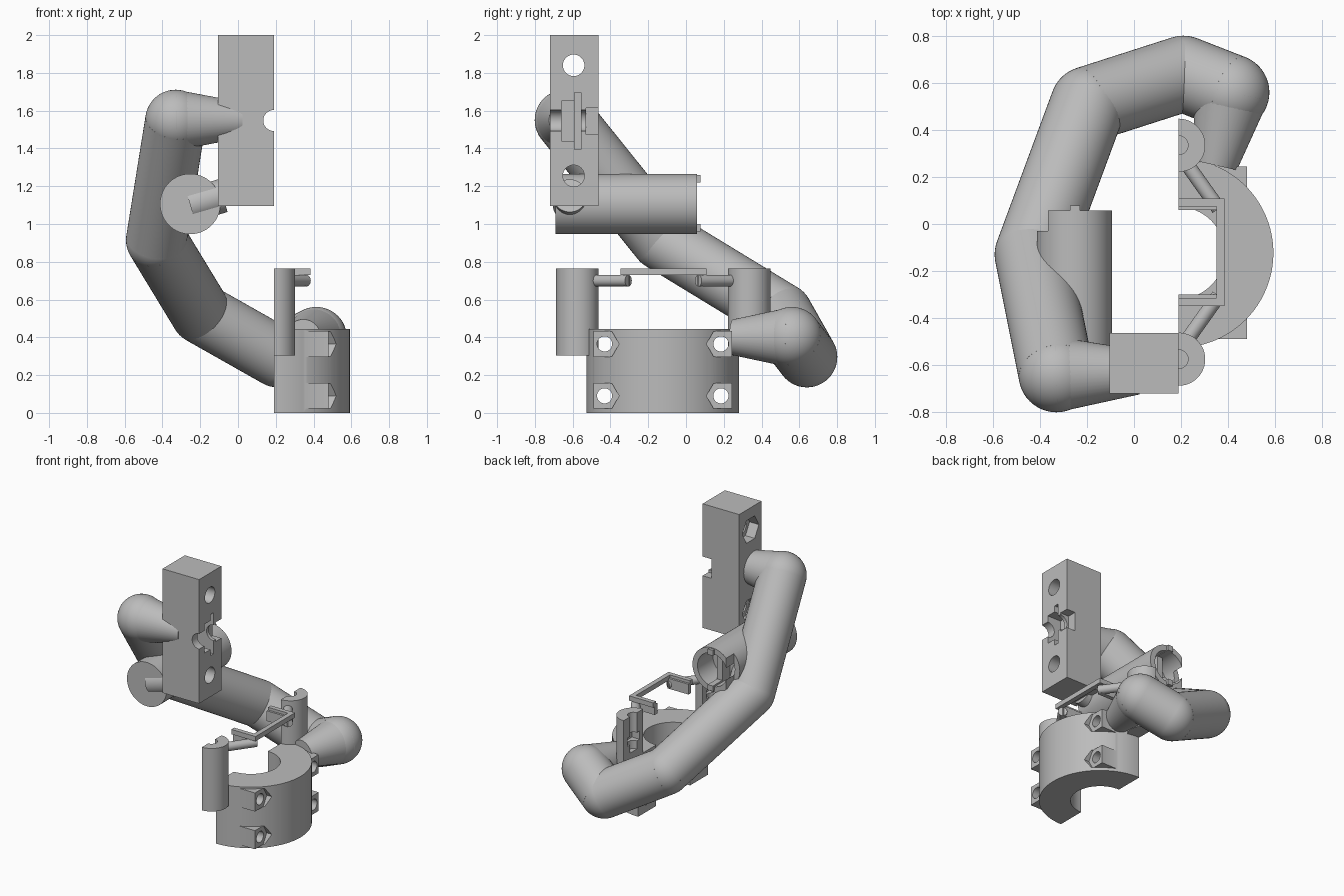
import bpy, bmesh, math
from mathutils import Vector

cube = bpy.data.objects.get("Cube")
if cube:
    bpy.data.objects.remove(cube, do_unlink=True)

grey = bpy.data.materials.new("plain_grey")
grey.use_nodes = True
tone = (0.5, 0.5, 0.5, 1)
grey.diffuse_color = tone
grey.node_tree.nodes["Principled BSDF"].inputs["Base Color"].default_value = tone


def finish(name, bm):
    bmesh.ops.recalc_face_normals(bm, faces=bm.faces)
    mesh = bpy.data.meshes.new(name)
    bm.to_mesh(mesh)
    bm.free()
    mesh.materials.append(grey)
    ob = bpy.data.objects.new(name, mesh)
    bpy.context.collection.objects.link(ob)
    return ob


def box(name, x, y, z):
    """Box from three (min, max) ranges."""
    bm = bmesh.new()
    bmesh.ops.create_cube(bm, size=1)
    for v in bm.verts:
        v.co = [r[0] if c < 0 else r[1] for c, r in zip(v.co, (x, y, z))]
    return finish(name, bm)


def rod(name, p, q, r1, r2=None, sides=48):
    """Prism or cone between two points; six sides point along y when it lies on x."""
    p, q = Vector(p), Vector(q)
    d = (q - p).normalized()
    u = d.cross((0, 0, 1)) if abs(d.z) < 0.99 else Vector((1, 0, 0))
    u.normalize()
    w = d.cross(u)
    bm = bmesh.new()
    rings = []
    for c, r in ((p, r1), (q, r1 if r2 is None else r2)):
        angles = [math.tau * i / sides for i in range(sides)]
        rings.append([bm.verts.new(c + r * (math.cos(a) * u + math.sin(a) * w)) for a in angles])
    for i in range(sides):
        j = (i + 1) % sides
        bm.faces.new((rings[0][i], rings[0][j], rings[1][j], rings[1][i]))
    for ring in rings:
        bm.faces.new(ring)
    return finish(name, bm)


def ball(name, c, r):
    bm = bmesh.new()
    bmesh.ops.create_uvsphere(bm, u_segments=48, v_segments=24, radius=r)
    bmesh.ops.translate(bm, verts=bm.verts, vec=c)
    return finish(name, bm)


def combine(ob, others, operation="DIFFERENCE"):
    """Apply booleans and discard the helpers."""
    for other in others:
        mod = ob.modifiers.new("bool", "BOOLEAN")
        mod.object, mod.operation, mod.solver = other, operation, "EXACT"
        bpy.context.view_layer.objects.active = ob
        bpy.ops.object.modifier_apply(modifier=mod.name)
        bpy.data.objects.remove(other, do_unlink=True)


# Bent arm: elbows joined by straight tubes, tapering at both ends
R = 0.161
elbows = [(-0.33, -0.64, 1.55), (-0.432, -0.13, 0.915), (-0.195, 0.51, 0.525),
          (0.21, 0.64, 0.296), (0.415, 0.56, 0.4)]
for i, c in enumerate(elbows):
    ball(f"arm_elbow_{i}", c, R)
for i in range(len(elbows) - 1):
    rod(f"arm_tube_{i}", elbows[i], elbows[i + 1], R)
rod("arm_upper_taper", elbows[0], (0.02, -0.63, 1.55), R, 0.095)
rod("arm_lower_taper", elbows[-1], (0.345, 0.25, 0.4), R, 0.095)

# Upright block with bolt holes, nut pockets and a stepped bolt seat
block = box("upright_block", (-0.105, 0.19), (-0.72, -0.463), (1.095, 2))
cuts = []
for z in (1.84, 1.255):
    cuts.append(rod("cut", (-1, -0.595, z), (1, -0.595, z), 0.057))
    cuts.append(rod("cut", (-0.2, -0.595, z), (-0.03, -0.595, z), 0.095, sides=6))
cuts.append(rod("cut", (0.19, -1, 1.548), (0.19, 0, 1.548), 0.056))
cuts.append(box("cut", (0.08, 0.3), (-0.66, -0.588), (1.44, 1.65)))
cuts.append(box("cut", (0.06, 0.3), (-0.59, -0.555), (1.395, 1.695)))
cuts.append(box("cut", (0.12, 0.3), (-0.53, -0.4), (1.475, 1.615)))
combine(block, cuts)

# Grip barrel with a hollow, notched rear end
axis_x, axis_z = -0.253, 1.106
barrel = rod("grip_barrel", (axis_x, -0.69, axis_z), (axis_x, 0.058, axis_z), 0.16, sides=64)
combine(barrel, [
    rod("cut", (axis_x, -0.12, axis_z), (axis_x, 0.2, axis_z), 0.12),
    box("cut", (-0.5, -0.365), (-0.03, 0.2), (0.9, 1.3))])
for name, z in (("upper", 1.24), ("lower", 0.98)):
    box(f"barrel_{name}_tab", (-0.272, -0.23), (-0.05, 0.078), (z - 0.02, z + 0.02))
box("barrel_inner_bar", (-0.272, -0.23), (-0.13, -0.03), (0.98, 1.24))
rod("barrel_side_stub", (-0.253, -0.615, 1.1), (-0.08, -0.615, 1.15), 0.09)

# Half-ring clamp with four bolt bosses
mid = -0.123
clamp = rod("half_clamp", (0.19, mid, 0), (0.19, mid, 0.445), 0.403, sides=96)
combine(clamp, [
    rod("cut", (0.19, mid, -1), (0.19, mid, 1), 0.195, sides=64),
    box("cut", (-1, 0.19), (-1, 1), (-1, 1))])
holes = []
for side in (-1, 1):
    for z in (0.365, 0.09):
        y = mid + side * 0.308
        span = sorted((mid + side * 0.28, mid + side * 0.367))
        boss = box("boss", (0.32, 0.48), span, (z - 0.068, z + 0.068))
        combine(clamp, [boss], "UNION")
        holes.append(rod("cut", (0.48, y, z), (0.8, y, z), 0.077, sides=6))
        holes.append(rod("cut", (0, y, z), (0.8, y, z), 0.04, sides=32))
combine(clamp, holes)

# Mirrored half posts, slanted rods and bracket arms
centre = -0.12


def y_span(side, a, b):
    return sorted((centre + side * a, centre + side * b))


for name, side in (("front", -1), ("rear", 1)):
    y = centre + side * 0.455
    post = rod(f"{name}_half_post", (0.19, y, 0.305), (0.19, y, 0.765), 0.113)
    combine(post, [
        box("cut", (-1, 0.19), (-1, 1), (-1, 1)),
        rod("cut", (0.19, y, 0.5), (0.19, y, 1), 0.04),
        box("cut", (0, 0.25), (y - 0.07, y + 0.07), (0.56, 0.62))])
    rod(f"{name}_slanted_rod", (0.225, centre + side * 0.375, 0.7),
        (0.36, centre + side * 0.185, 0.7), 0.031, sides=32)
    box(f"{name}_bracket_arm", (0.19, 0.385), y_span(side, 0.195, 0.228), (0.73, 0.765))
    box(f"{name}_bracket_lip", (0.19, 0.36), y_span(side, 0.18, 0.21), (0.67, 0.745))
box("bracket_bar", (0.35, 0.385), y_span(1, -0.228, 0.228), (0.73, 0.765))

# Smooth round surfaces while keeping crisp edges
bpy.ops.object.select_all(action="DESELECT")
for ob in bpy.context.collection.objects:
    if ob.type == "MESH" and grey.name in ob.data.materials:
        ob.select_set(True)
        bpy.context.view_layer.objects.active = ob
bpy.ops.object.shade_smooth_by_angle(angle=math.radians(30))
